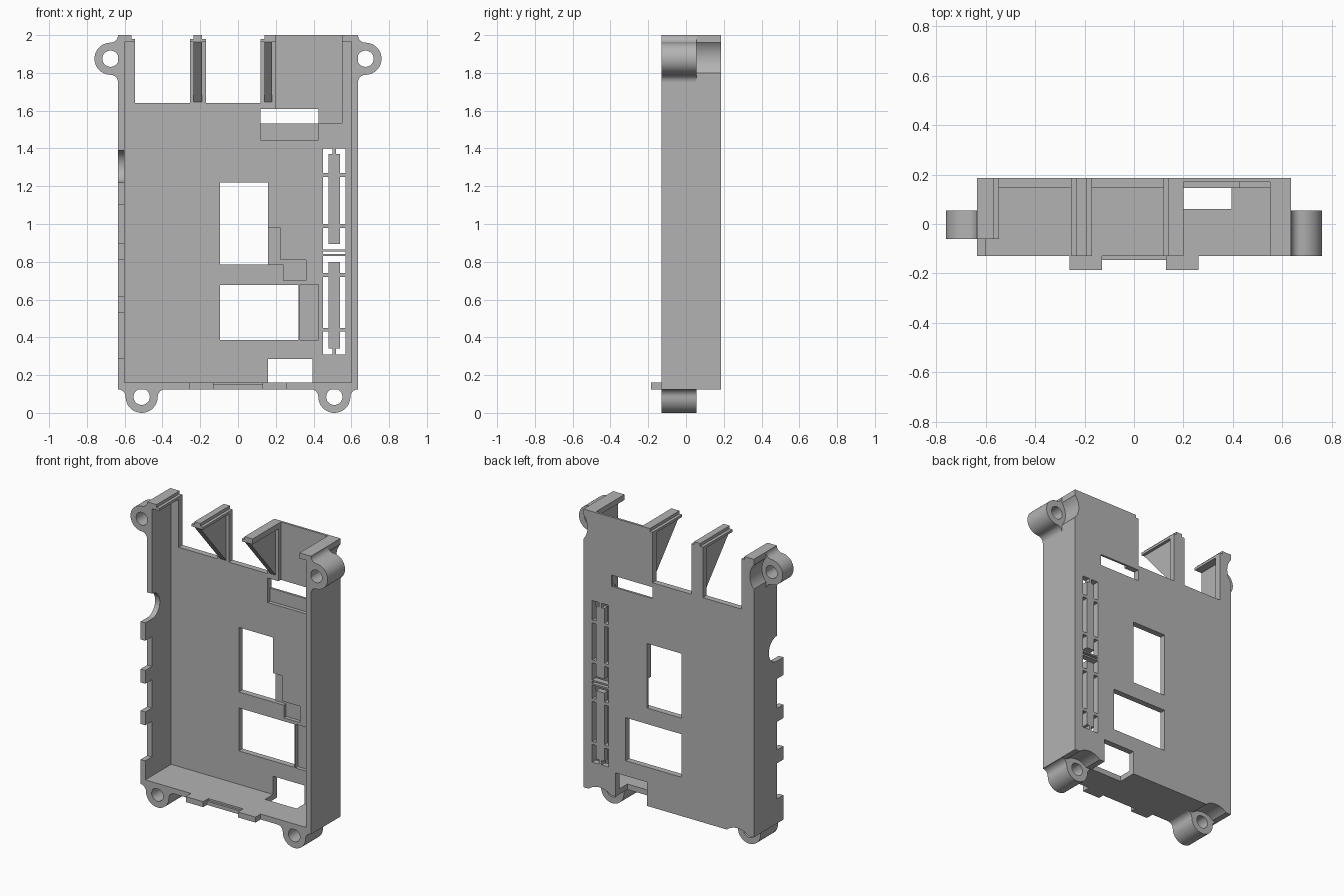
import bpy, bmesh, math
from mathutils import Vector

cube = bpy.data.objects.get("Cube")
if cube:
    bpy.data.objects.remove(cube)

grey = bpy.data.materials.new("plain_grey")
grey.use_nodes = True
COLOR = (0.45, 0.45, 0.45, 1)
grey.diffuse_color = COLOR
grey.node_tree.nodes["Principled BSDF"].inputs["Base Color"].default_value = COLOR

FRONT, BACK, FLOOR = -0.13, 0.185, 0.145   # depth planes of the tray
POCKET = 0.17                              # depth of the shallow recesses
W, IN = 0.635, 0.6                         # outer and inner half width
BOT, TOP, WALL = 0.125, 2.0, 0.037


def finish(name, bm):
    bmesh.ops.recalc_face_normals(bm, faces=bm.faces)
    mesh = bpy.data.meshes.new(name)
    bm.to_mesh(mesh)
    bm.free()
    obj = bpy.data.objects.new(name, mesh)
    mesh.materials.append(grey)
    bpy.context.collection.objects.link(obj)
    return obj


def box(name, x0, x1, y0, y1, z0, z1):
    bm = bmesh.new()
    bmesh.ops.create_cube(bm, size=1)
    for v in bm.verts:
        v.co = Vector(((x0 + x1) / 2 + v.co.x * (x1 - x0),
                       (y0 + y1) / 2 + v.co.y * (y1 - y0),
                       (z0 + z1) / 2 + v.co.z * (z1 - z0)))
    return finish(name, bm)


def prism(name, points, offset):
    bm = bmesh.new()
    face = bm.faces.new([bm.verts.new(p) for p in points])
    new = bmesh.ops.extrude_face_region(bm, geom=[face])["geom"]
    bmesh.ops.translate(bm, vec=offset,
                        verts=[g for g in new if isinstance(g, bmesh.types.BMVert)])
    return finish(name, bm)


def circle(r, steps=40):
    return [(r * math.cos(2 * math.pi * i / steps), r * math.sin(2 * math.pi * i / steps))
            for i in range(steps)]


def rod(x, z, r, y0, y1):
    return prism("cutter", [(x + a, y0, z + b) for a, b in circle(r)], (0, y1 - y0, 0))


def cut(obj, cutter):
    cutter.hide_render = True
    mod = obj.modifiers.new("cut", "BOOLEAN")
    mod.operation, mod.solver, mod.object = "DIFFERENCE", "EXACT", cutter
    bpy.context.view_layer.objects.active = obj
    bpy.ops.object.modifier_apply(modifier=mod.name)
    bpy.data.objects.remove(cutter)


# Open tray with walls on all four sides
shell = box("tray_shell", -W, W, FRONT, BACK, BOT, TOP)


def cut_box(x0, x1, z0, z1, y0=-0.3, y1=0.3):
    cut(shell, box("cutter", x0, x1, y0, y1, z0, z1))


cut_box(-IN, IN, BOT + WALL, TOP - WALL, y1=FLOOR)

# Notches at the top edge
cut_box(-0.545, -0.255, 1.64, 2.1)
cut_box(-0.17, 0.12, 1.64, 2.1)

# Shallow recesses in the back plate
for r in [(0.2, 0.55, 1.535, 2.1), (0.12, 0.425, 1.445, 1.6),
          (0.15, 0.225, 0.785, 0.98), (0.15, 0.25, 0.785, 0.81),
          (0.24, 0.36, 0.7, 0.81), (0.328, 0.425, 0.385, 0.68)]:
    cut_box(*r, y1=POCKET)

# Through openings in the back plate
for r in [(0.12, 0.425, 1.533, 1.61), (-0.095, 0.16, 0.785, 1.22),
          (-0.095, 0.32, 0.387, 0.677)]:
    cut_box(*r, y0=0.1)
cut_box(0.16, 0.395, 0.05, 0.285, y0=0.06)

# Stepped lips on the top edge
for x0, x1 in [(-0.565, -0.54), (-0.26, -0.235), (-0.19, -0.165), (0.115, 0.14)]:
    cut_box(x0, x1, 1.98, 2.1)

# Side wall: lowered edge, connector notches and a round jack notch
cut_box(-0.7, -0.54, 1.22, 2.1, y1=-0.06)
for z0, z1 in [(0.29, 0.53), (0.62, 0.81), (0.9, 1.1)]:
    cut_box(-0.7, -0.59, z0, z1, y1=-0.06)
jack = [(-0.7, -0.06 + a, 1.305 + b) for a, b in circle(0.085)]
cut(shell, prism("cutter", jack, (0.12, 0, 0)))

# Pin header slots, with bars bridging them
SLOT_L, SLOT_R, MID = 0.45, 0.57, 0.51
groups = [(0.31, 0.83, (0.44, 0.73), 0.31), (0.865, 1.4, (0.99, 1.26), 1.37)]
cut_box(SLOT_L, SLOT_R, 0.841, 0.855, y0=0.1)
for z0, z1, bridges, stem in groups:
    cut_box(SLOT_L, SLOT_R, z0, z1, y0=0.1)
    box("header_bar", 0.48, 0.54, FLOOR, BACK, z0 + 0.03, z1 - 0.03)
    box("header_stem", MID - 0.01, MID + 0.01, FLOOR, BACK, stem, stem + 0.03)
    for z in bridges:
        for x0, x1 in [(SLOT_L, 0.48), (0.54, SLOT_R)]:
            box("header_bridge", x0, x1, FLOOR, BACK, z - 0.01, z + 0.01)

# Screw clearance hollows behind the lugs
for s in (-1, 1):
    cut(shell, rod(s * 0.73, 1.88, 0.125, 0.055, 0.3))
    cut(shell, rod(s * 0.515, 0.03, 0.125, 0.055, 0.3))

# Triangular gussets under the top tabs
for x0, x1 in [(-0.235, -0.19), (0.14, 0.18)]:
    tri = [(x0, FRONT, 1.965), (x0, 0.15, 1.965), (x0, 0.15, 1.64)]
    prism("top_gusset", tri, (x1 - x0, 0, 0))

# Lower edge clips with a low lip between them
for s in (-1, 1):
    box("edge_clip", *sorted((s * 0.13, s * 0.26)), -0.185, -0.11, BOT, BOT + WALL)
box("edge_lip", -0.14, 0.14, -0.145, -0.12, BOT, 0.15)


# Filleted screw lugs
def lug(name, origin, along, out, y0, y1, r=0.085, d=0.04, steps=10):
    q = math.pi / 2
    half = [(r + d - d * math.sin(q * i / steps), d - d * math.cos(q * i / steps))
            for i in range(steps)]
    arc = [(r * math.cos(q * i / steps), d + r * math.sin(q * i / steps))
           for i in range(2 * steps + 1)]
    prof = [(r + d, -0.02)] + half + arc
    prof += [(-u, v) for u, v in reversed(half)] + [(-r - d, -0.02)]
    pts = [Vector((origin[0], y0, origin[1])) + Vector(along) * u + Vector(out) * v
           for u, v in prof]
    obj = prism(name, pts, (0, y1 - y0, 0))
    hub = pts[0].lerp(pts[-1], 0.5) + Vector(out) * (d + 0.02)
    cut(obj, rod(hub.x, hub.z, 0.043, -0.3, 0.3))


for s, side in ((-1, "right"), (1, "left")):
    lug("upper_lug_" + side, (s * W, 1.875), (0, 0, 1), (s, 0, 0),
        -0.06 if s < 0 else FRONT, 0.055)
    lug("lower_lug_" + side, (s * 0.51, BOT), (1, 0, 0), (0, 0, -1), FRONT, 0.055)

# Smooth the curved surfaces only
for obj in bpy.context.scene.objects:
    obj.select_set(obj.type == "MESH")
bpy.context.view_layer.objects.active = shell
bpy.ops.object.shade_smooth_by_angle(angle=math.radians(30))
